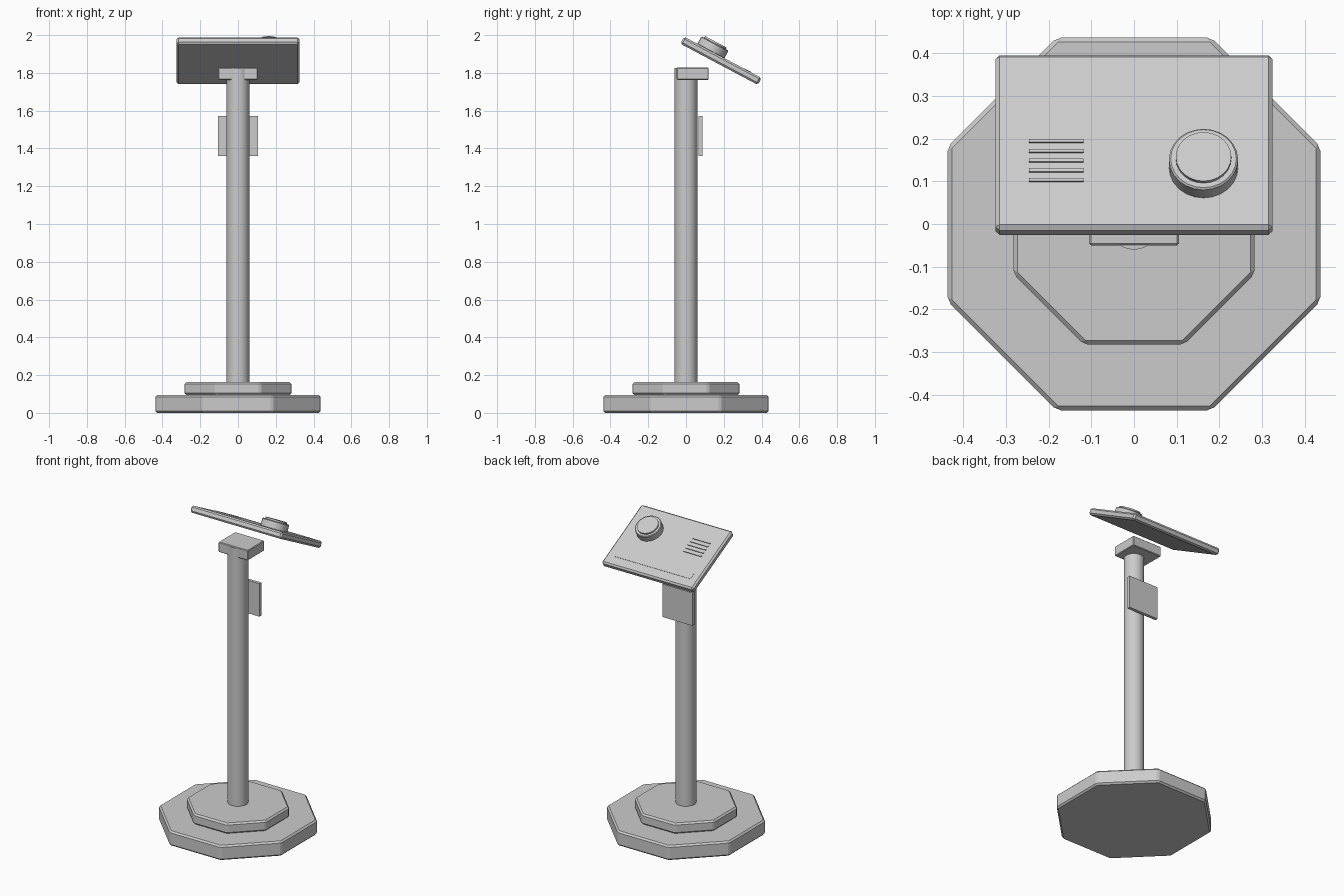
import bpy, math
from mathutils import Matrix, Vector

if "Cube" in bpy.data.objects:
    bpy.data.objects.remove(bpy.data.objects["Cube"])

TILT = Matrix.Translation((0, 0.185, 1.864)) @ Matrix.Rotation(math.radians(-28), 4, 'X')


def finish(name, bevel, smooth=False, matrix=None):
    ob = bpy.context.object
    ob.name = name
    if matrix is not None:
        ob.matrix_world = matrix @ ob.matrix_basis
    if bevel:
        m = ob.modifiers.new("bevel", 'BEVEL')
        m.width = bevel
        m.segments = 1
        m.limit_method = 'ANGLE'
        m.angle_limit = math.radians(30)
    if smooth:
        bpy.ops.object.shade_smooth_by_angle(angle=math.radians(30))
    return ob


def box(name, size, loc, bevel=0, matrix=None):
    bpy.ops.mesh.primitive_cube_add(size=1, location=loc)
    bpy.context.object.data.transform(Matrix.Diagonal((*size, 1)))
    return finish(name, bevel, False, matrix)


def prism(name, sides, r, z0, z1, x=0, y=0, bevel=0, turn=0, smooth=False, matrix=None):
    bpy.ops.mesh.primitive_cylinder_add(vertices=sides, radius=r, depth=z1 - z0,
                                        location=(x, y, (z0 + z1) / 2))
    bpy.context.object.data.transform(Matrix.Rotation(turn, 4, 'Z'))
    return finish(name, bevel, smooth, matrix)


# Octagonal stepped base, flats facing the axes
for name, apothem, z0, z1 in (("base_plate", 0.437, 0, 0.095), ("base_step", 0.283, 0.095, 0.163)):
    prism(name, 8, apothem / math.cos(math.pi / 8), z0, z1, bevel=0.01, turn=math.pi / 8)

# Column, head bracket and rear plate
prism("column", 32, 0.06, 0.16, 1.825, smooth=True)
box("head_bracket", (0.21, 0.17, 0.065), (0, 0.035, 1.796), 0.004)
box("rear_plate", (0.212, 0.02, 0.212), (0, 0.077, 1.465))

# Tilted panel
box("panel", (0.65, 0.465, 0.042), (0, 0, 0), 0.01, TILT)
box("panel_strip", (0.546, 0.039, 0.006), (0, 0.15, 0.02), 0, TILT)

# Speaker bars
for i in range(5):
    box(f"speaker_bar_{i + 1}", (0.128, 0.008, 0.01), (-0.182, -0.105 + 0.0257 * i, 0.021), 0, TILT)

# Round button with raised cap
prism("button_ring", 24, 0.081, 0.018, 0.066, 0.163, -0.071, 0.004, matrix=TILT, smooth=True)
prism("button_cap", 24, 0.065, 0.06, 0.076, 0.163, -0.071, matrix=TILT, smooth=True)
